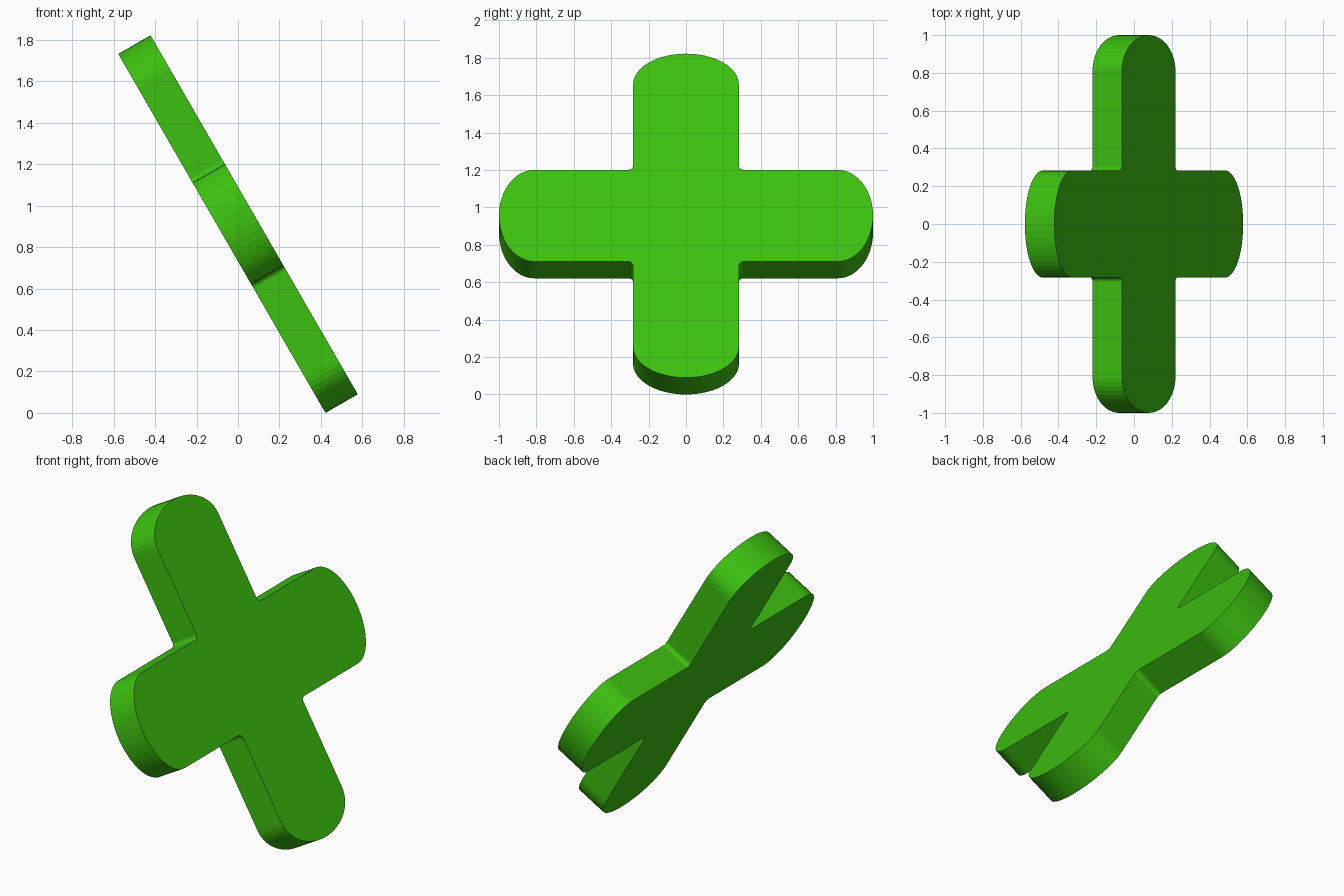
import bpy, bmesh, math
from mathutils import Matrix

if "Cube" in bpy.data.objects:
    bpy.data.objects.remove(bpy.data.objects["Cube"])

HALF, WIDTH, DEPTH, THICK, FILLET = 1.0, 0.283, 0.19, 0.18, 0.025
TILT = math.radians(60)

# one arm outline pointing along +u: inner fillet, straight side, elliptical end
def arm():
    pts = []
    c = WIDTH + FILLET
    for i in range(3, 7):                      # second half of the right inner fillet
        a = math.radians(225 - 15 * (i - 3))
        pts.append((c + FILLET * math.cos(math.radians(135 - 15 * (i - 3)) ),
                    -c + FILLET * math.sin(math.radians(135 - 15 * (i - 3)))))
    n = 24
    for i in range(n + 1):                     # rounded tip
        a = -math.pi / 2 + math.pi * i / n
        pts.append((HALF - DEPTH + DEPTH * math.cos(a), WIDTH * math.sin(a)))
    for i in range(3):                         # first half of the left inner fillet
        a = math.radians(270 - 15 * i)
        pts.append((c + FILLET * math.cos(a), c + FILLET * math.sin(a)))
    return pts

# full plus outline: the arm repeated four times
outline = []
for k in range(4):
    s, c = [(0, 1), (1, 0), (0, -1), (-1, 0)][k]
    outline += [(x * c - y * s, x * s + y * c) for x, y in arm()]

# extrude the outline into a plate
bm = bmesh.new()
face = bm.faces.new([bm.verts.new((x, y, -THICK / 2)) for x, y in outline])
res = bmesh.ops.extrude_face_region(bm, geom=[face])
bmesh.ops.translate(bm, vec=(0, 0, THICK),
                    verts=[v for v in res["geom"] if isinstance(v, bmesh.types.BMVert)])
bmesh.ops.recalc_face_normals(bm, faces=bm.faces)

# lean the plate about y and stand it on the ground
bm.transform(Matrix.Rotation(TILT, 4, 'Y'))
low = min(v.co.z for v in bm.verts)
bmesh.ops.translate(bm, vec=(0, 0, -low), verts=bm.verts)

mesh = bpy.data.meshes.new("plus_plate")
bm.to_mesh(mesh)
bm.free()
obj = bpy.data.objects.new("plus_plate", mesh)
bpy.context.collection.objects.link(obj)

green = bpy.data.materials.new("bright green")
green.diffuse_color = (0.046, 0.53, 0.005, 1)
green.use_nodes = True
green.node_tree.nodes["Principled BSDF"].inputs["Base Color"].default_value = green.diffuse_color
mesh.materials.append(green)
